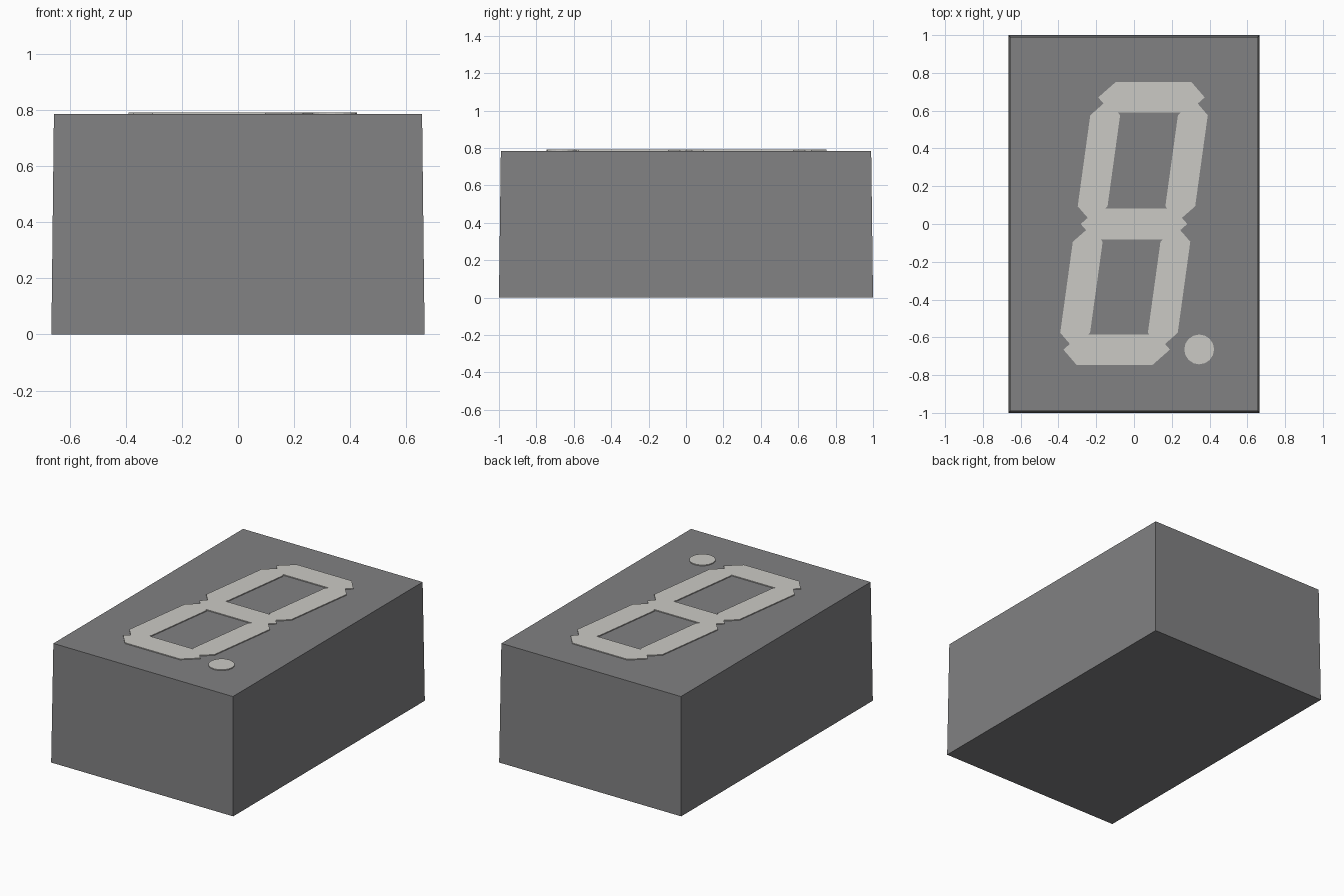
import bpy, bmesh, math

if "Cube" in bpy.data.objects:
    bpy.data.objects.remove(bpy.data.objects["Cube"])

BODY_TOP, FACE_TOP = 0.785, 0.791
SLANT = 0.138  # italic lean of the digit


def material(name, color):
    m = bpy.data.materials.new(name)
    m.diffuse_color = color
    m.use_nodes = True
    m.node_tree.nodes["Principled BSDF"].inputs["Base Color"].default_value = m.diffuse_color
    return m


def make_prism(name, lower, upper, z0, z1, mat):
    """Flat-faced solid between two matching counter-clockwise outlines."""
    bm = bmesh.new()
    a = [bm.verts.new((x, y, z0)) for x, y in lower]
    b = [bm.verts.new((x, y, z1)) for x, y in upper]
    n = len(a)
    bm.faces.new(a[::-1])
    bm.faces.new(b)
    for i in range(n):
        j = (i + 1) % n
        bm.faces.new((a[i], a[j], b[j], b[i]))
    mesh = bpy.data.meshes.new(name)
    bm.to_mesh(mesh)
    bm.free()
    mesh.materials.append(mat)
    obj = bpy.data.objects.new(name, mesh)
    bpy.context.collection.objects.link(obj)
    return obj


def rect(hx, hy):
    return [(-hx, -hy), (hx, -hy), (hx, hy), (-hx, hy)]


def bar(cx, cy, tip, w, upright):
    """Pointed six-sided bar, leaned by the digit slant."""
    f = tip - w
    pts = [(-tip, 0), (-f, -w), (f, -w), (tip, 0), (f, w), (-f, w)]
    if upright:
        pts = [(-y, x) for x, y in pts]
    pts = [(x + cx, y + cy) for x, y in pts]
    return [(x + SLANT * y, y) for x, y in pts]


grey = material("housing_grey", (0.22, 0.22, 0.225, 1))
pale = material("segment_pale", (0.60, 0.59, 0.56, 1))

# Housing with slightly drafted sides
make_prism("housing", rect(0.665, 1.0), rect(0.656, 0.99), 0, BODY_TOP, grey)

# Horizontal segments
for label, y in (("top", 0.67), ("middle", 0), ("bottom", -0.665)):
    o = bar(0, y, 0.282, 0.081, False)
    make_prism(label + "_segment", o, o, BODY_TOP, FACE_TOP, pale)

# Upright segments
for row, y in (("upper", 0.335), ("lower", -0.335)):
    for side, x in (("left", -0.232), ("right", 0.232)):
        o = bar(x, y, 0.32, 0.079, True)
        make_prism(f"{row}_{side}_segment", o, o, BODY_TOP, FACE_TOP, pale)

# Decimal point
dot = [(0.345 + 0.079 * math.cos(math.tau * i / 16),
        -0.664 + 0.079 * math.sin(math.tau * i / 16)) for i in range(16)]
make_prism("decimal_point", dot, dot, BODY_TOP, FACE_TOP, pale)
